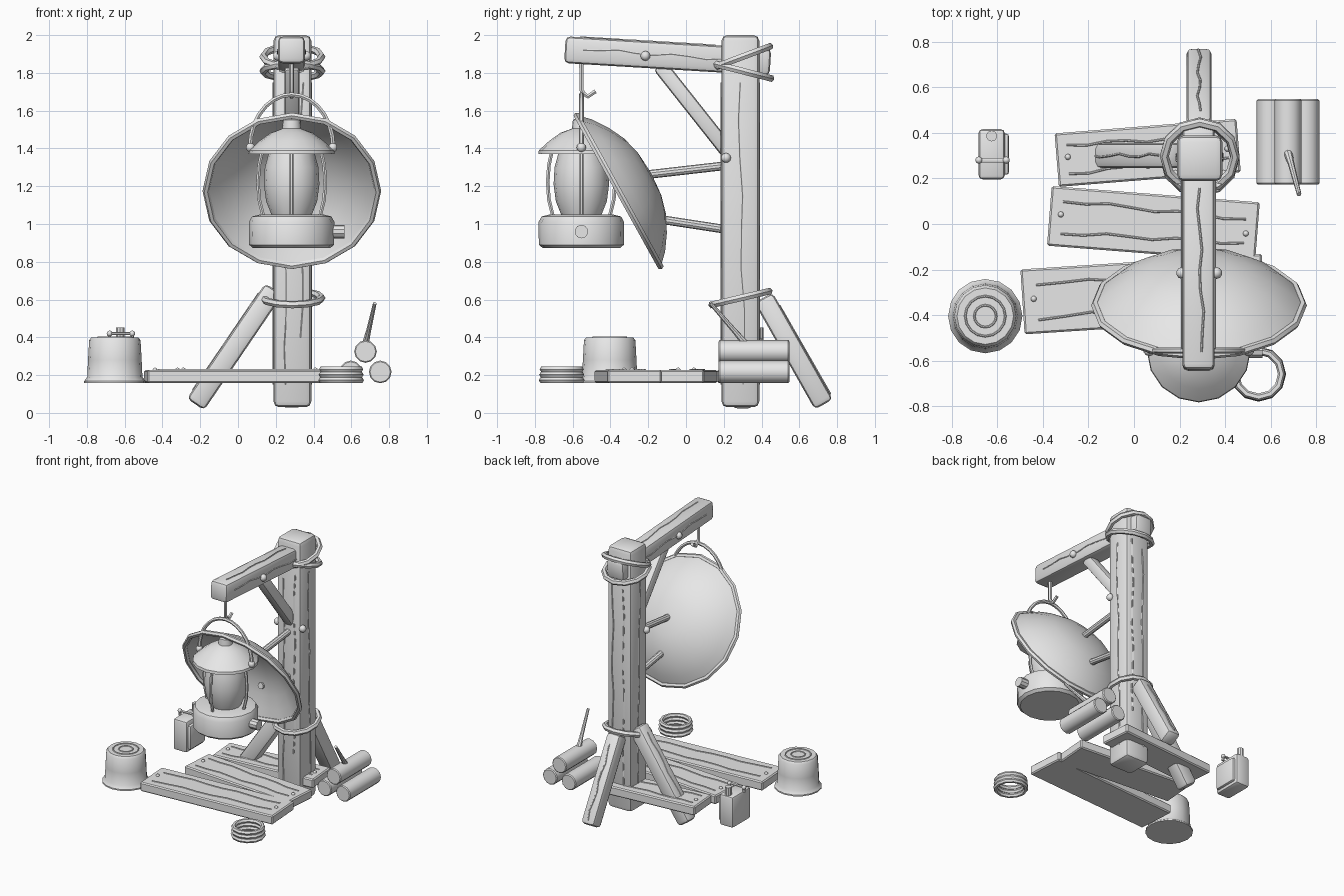
import bpy, bmesh, math
from math import sin, cos, pi, radians
from mathutils import Vector, Matrix

cube = bpy.data.objects.get("Cube")
if cube:
    bpy.data.objects.remove(cube)

grey = bpy.data.materials.new("plain_grey")
grey.use_nodes = True
GREY = (0.8, 0.8, 0.8, 1)
grey.diffuse_color = GREY
for n in grey.node_tree.nodes:
    if n.type == 'BSDF_PRINCIPLED':
        n.inputs["Base Color"].default_value = GREY


def add(name, mesh, matrix=None, angle=35):
    """Link a mesh as a named, smooth-by-angle object."""
    mesh.materials.clear()
    mesh.materials.append(grey)
    for p in mesh.polygons:
        p.use_smooth = True
    mesh.set_sharp_from_angle(angle=radians(angle))
    ob = bpy.data.objects.new(name, mesh)
    bpy.context.scene.collection.objects.link(ob)
    if matrix:
        ob.matrix_world = matrix
    return ob


def finish(name, bm, matrix=None, angle=35):
    bmesh.ops.recalc_face_normals(bm, faces=bm.faces)
    mesh = bpy.data.meshes.new(name)
    bm.to_mesh(mesh)
    bm.free()
    return add(name, mesh, matrix, angle)


def box(name, size, matrix, bevel=0.02, segs=2):
    bm = bmesh.new()
    bmesh.ops.create_cube(bm, size=1)
    bmesh.ops.scale(bm, vec=size, verts=bm.verts)
    bmesh.ops.bevel(bm, geom=bm.edges[:], offset=bevel, segments=segs,
                    profile=0.5, affect='EDGES')
    return finish(name, bm, matrix)


def along(a, b):
    """Matrix at the middle of a-b with local Z along it; also the length."""
    a, b = Vector(a), Vector(b)
    d = b - a
    m = Matrix.Translation((a + b) / 2) @ d.to_track_quat('Z', 'Y').to_matrix().to_4x4()
    return m, d.length


def timber(name, a, b, w, bevel=0.025):
    m, length = along(a, b)
    return box(name, (w, w, length), m, bevel)


def rod(name, a, b, r1, r2=None, segs=10, bevel=0):
    m, length = along(a, b)
    bm = bmesh.new()
    bmesh.ops.create_cone(bm, cap_ends=True, segments=segs, radius1=r1,
                          radius2=r2 or r1, depth=length)
    if bevel:
        rims = [e for e in bm.edges if any(len(f.verts) > 4 for f in e.link_faces)]
        bmesh.ops.bevel(bm, geom=rims, offset=bevel, segments=1, affect='EDGES')
    return finish(name, bm, m)


def ball(name, loc, r):
    bm = bmesh.new()
    bmesh.ops.create_uvsphere(bm, u_segments=10, v_segments=6, radius=r)
    return finish(name, bm, Matrix.Translation(loc), 60)


def lathe(name, profile, matrix, segs=16, angle=35):
    bm = bmesh.new()
    vs = [bm.verts.new((r, 0, z)) for r, z in profile]
    es = [bm.edges.new(p) for p in zip(vs, vs[1:])]
    bmesh.ops.spin(bm, geom=vs + es, cent=(0, 0, 0), axis=(0, 0, 1),
                   angle=2 * pi, steps=segs, use_merge=False)
    bmesh.ops.remove_doubles(bm, verts=bm.verts, dist=0.0005)
    return finish(name, bm, matrix, angle)


def tube(name, pts, r, closed=False, matrix=None):
    cu = bpy.data.curves.new(name, 'CURVE')
    cu.dimensions = '3D'
    cu.bevel_depth, cu.bevel_resolution, cu.use_fill_caps = r, 1, True
    sp = cu.splines.new('POLY')
    sp.points.add(len(pts) - 1)
    for q, p in zip(sp.points, pts):
        q.co = (*p, 1)
    sp.use_cyclic_u = closed
    tmp = bpy.data.objects.new(name + "_path", cu)
    mesh = bpy.data.meshes.new_from_object(tmp)
    bpy.data.objects.remove(tmp)
    return add(name, mesh, matrix, 50)


def ring(name, loc, radius, r, tilt=0, segs=12):
    pts = [(radius * cos(2 * pi * i / segs), radius * sin(2 * pi * i / segs), 0)
           for i in range(segs)]
    return tube(name, pts, r, True, Matrix.Translation(loc) @ Matrix.Rotation(tilt, 4, 'X'))


def grain(name, a, b, side, matrix=None, wave=0.008):
    """Thin wavy line from a to b, wandering along the side direction."""
    a, b, s = Vector(a), Vector(b), Vector(side)
    pts = [a.lerp(b, i / 8) + s * wave * sin(i * 1.9 + a.length * 9) for i in range(9)]
    return tube(name, pts, 0.005, False, matrix)


T = Matrix.Translation
PX, PY = 0.288, 0.288

# Post, beam and braces
box("post", (0.2, 0.2, 1.97), T((PX, PY, 1.015)), 0.03)
beam_m = T((0.283, -0.097, 1.89)) @ Matrix.Rotation(-0.06, 4, 'X')
box("beam", (0.142, 1.09, 0.142), beam_m, 0.025)
timber("beam_brace", (0.285, -0.14, 1.84), (0.285, 0.24, 1.36), 0.08, 0.02)
timber("back_brace", (0.285, 0.41, 0.61), (0.285, 0.73, 0.045), 0.11)
timber("side_brace", (0.19, 0.3, 0.655), (-0.225, 0.3, 0.045), 0.11)

# Wood grain
for s in (-1, 1):
    grain("post_side_grain", (PX + s * 0.1, 0.31, 0.15), (PX + s * 0.1, 0.28, 1.75), (0, 1, 0))
    grain("post_face_grain", (0.25, PY + s * 0.1, 0.15), (0.25, PY + s * 0.1, 1.7), (1, 0, 0))
    grain("post_face_grain", (0.34, PY + s * 0.1, 0.4), (0.34, PY + s * 0.1, 1.75), (1, 0, 0))
    grain("beam_grain", (s * 0.071, -0.45, 0.01), (s * 0.071, 0.3, 0), (0, 0, 1), beam_m)
grain("beam_top_grain", (0.02, -0.47, 0.071), (0, 0.25, 0.071), (1, 0, 0), beam_m)
grain("back_brace_grain", (0.285, 0.495, 0.57), (0.285, 0.765, 0.1), (1, 0, 0))
grain("side_brace_grain", (0.11, 0.3, 0.635), (-0.24, 0.3, 0.12), (0, 1, 0))

# Through pegs
for name, half, y, z in (("beam_peg", 0.075, -0.215, 1.89), ("post_peg", 0.105, 0.212, 1.35)):
    for s in (-1, 1):
        ball(name, (0.286 + s * half, y, z), 0.026)

# Rope lashings
ring("upper_lashing", (PX, 0.298, 1.885), 0.155, 0.02, 0.36)
ring("lower_lashing", (PX, 0.298, 1.81), 0.155, 0.02, -0.25)
ring("foot_lashing", (PX, 0.288, 0.608), 0.155, 0.02, 0.23)

# Reflector dish with rim, and its stays
dish_m = T((0.285, -0.357, 1.175)) @ Matrix.Rotation(radians(-61), 4, 'X')
outer = [(0.46, 0), (0.4, 0.06), (0.32, 0.115), (0.23, 0.16), (0.13, 0.187), (0, 0.197)]
inner = [(r * 0.97, z - 0.015 if z else 0) for r, z in reversed(outer)]
lathe("reflector_dish", outer + inner, dish_m, 16, 40)
ring("dish_rim", (0, 0, 0), 0.455, 0.018, 0, 16).matrix_world = dish_m
rod("upper_stay", (0.285, -0.2, 1.262), (0.285, 0.22, 1.31), 0.023)
rod("lower_stay", (0.285, -0.14, 1.025), (0.285, 0.22, 0.97), 0.023)

# Lantern
LX, LY = 0.284, -0.554
lan = T((LX, LY, 0))
lathe("lantern_base", [(0, 0.873), (0.205, 0.873), (0.225, 0.89), (0.227, 1.01),
                       (0.21, 1.04), (0.17, 1.05), (0, 1.05)], lan)
lathe("lantern_glass", [(0, 1.04), (0.105, 1.045), (0.135, 1.12), (0.147, 1.21),
                        (0.142, 1.3), (0.12, 1.38), (0, 1.385)], lan, 16, 60)
lathe("lantern_cap", [(0, 1.37), (0.228, 1.37), (0.225, 1.39), (0.17, 1.44), (0.11, 1.483),
                      (0.05, 1.505), (0.045, 1.55), (0.035, 1.557), (0, 1.557)], lan)
for i in range(4):
    a = i * pi / 2
    bow = [(0.15, 1.04), (0.172, 1.13), (0.178, 1.22), (0.172, 1.31), (0.155, 1.39)]
    tube("guard_wire", [(LX + r * cos(a), LY + r * sin(a), z) for r, z in bow], 0.011)
rod("wick_knob", (LX + 0.2, LY, 0.96), (LX + 0.28, LY, 0.96), 0.036)
tube("bail_handle", [(LX - 0.22 * cos(pi * i / 14), LY, 1.405 + 0.28 * sin(pi * i / 14))
                     for i in range(15)], 0.013)
for s in (-1, 1):
    ball("bail_pivot", (LX + s * 0.218, LY, 1.405), 0.025)
tube("hanging_hook", [(LX, LY, 1.87), (LX, LY, 1.71), (LX, LY + 0.012, 1.69),
                      (LX, LY + 0.035, 1.675), (LX, LY + 0.075, 1.703)], 0.013)

# Plank platform: length, width, middle, turn
for length, width, x, y, turn in ((1.06, 0.285, 0.04, -0.307, 0.065),
                                  (0.915, 0.262, 0.085, 0, -0.078),
                                  (0.8, 0.235, 0.06, 0.312, 0.08)):
    m = T((x, y, 0.193)) @ Matrix.Rotation(turn, 4, 'Z')
    box("plank", (length, width, 0.068), m, 0.008, 1)
    for s in (-1, 1):
        grain("plank_grain", (-length * 0.44, s * width * 0.27, 0.034),
              (length * 0.44, s * width * 0.2, 0.034), (0, 1, 0), m)
        ball("plank_nail", m @ Vector((s * (length / 2 - 0.05), -s * 0.01, 0.034)), 0.013)

# Stump with growth rings
stump = (-0.652, -0.404, 0)
lathe("stump", [(0, 0.158), (0.163, 0.158), (0.163, 0.168), (0.146, 0.19), (0.142, 0.28),
                (0.136, 0.385), (0.124, 0.4), (0, 0.4)], T(stump))
for r in (0.088, 0.048):
    ring("growth_ring", (stump[0], stump[1], 0.4), r, 0.005, 0, 16)

# Coil of rope
for i in range(3):
    ring("rope_coil", (0.546, -0.658, 0.173 + 0.029 * i), 0.105 - 0.002 * i, 0.016)

# Log stack and twig
for x, z in ((0.597, 0.217), (0.753, 0.217), (0.675, 0.325)):
    rod("log", (x, 0.173, z), (x, 0.547, z), 0.06, None, 12, 0.006)
rod("twig", (0.673, 0.32, 0.36), (0.69, 0.26, 0.43), 0.02, 0.014, 8)
rod("twig_tip", (0.69, 0.26, 0.43), (0.724, 0.13, 0.58), 0.014, 0.01, 8)

# Fuel can
box("fuel_can", (0.115, 0.22, 0.235), T((-0.624, 0.306, 0.276)), 0.018)
box("can_side_panel", (0.04, 0.18, 0.18), T((-0.568, 0.306, 0.27)), 0.012)
rod("can_cap", (-0.624, 0.386, 0.385), (-0.624, 0.386, 0.452), 0.024)
tube("can_handle", [(-0.68, 0.28, 0.385), (-0.68, 0.28, 0.42), (-0.56, 0.28, 0.42),
                    (-0.56, 0.28, 0.385)], 0.011)
for s in (-1, 1):
    ball("handle_end", (-0.62 + s * 0.06, 0.28, 0.42), 0.016)
